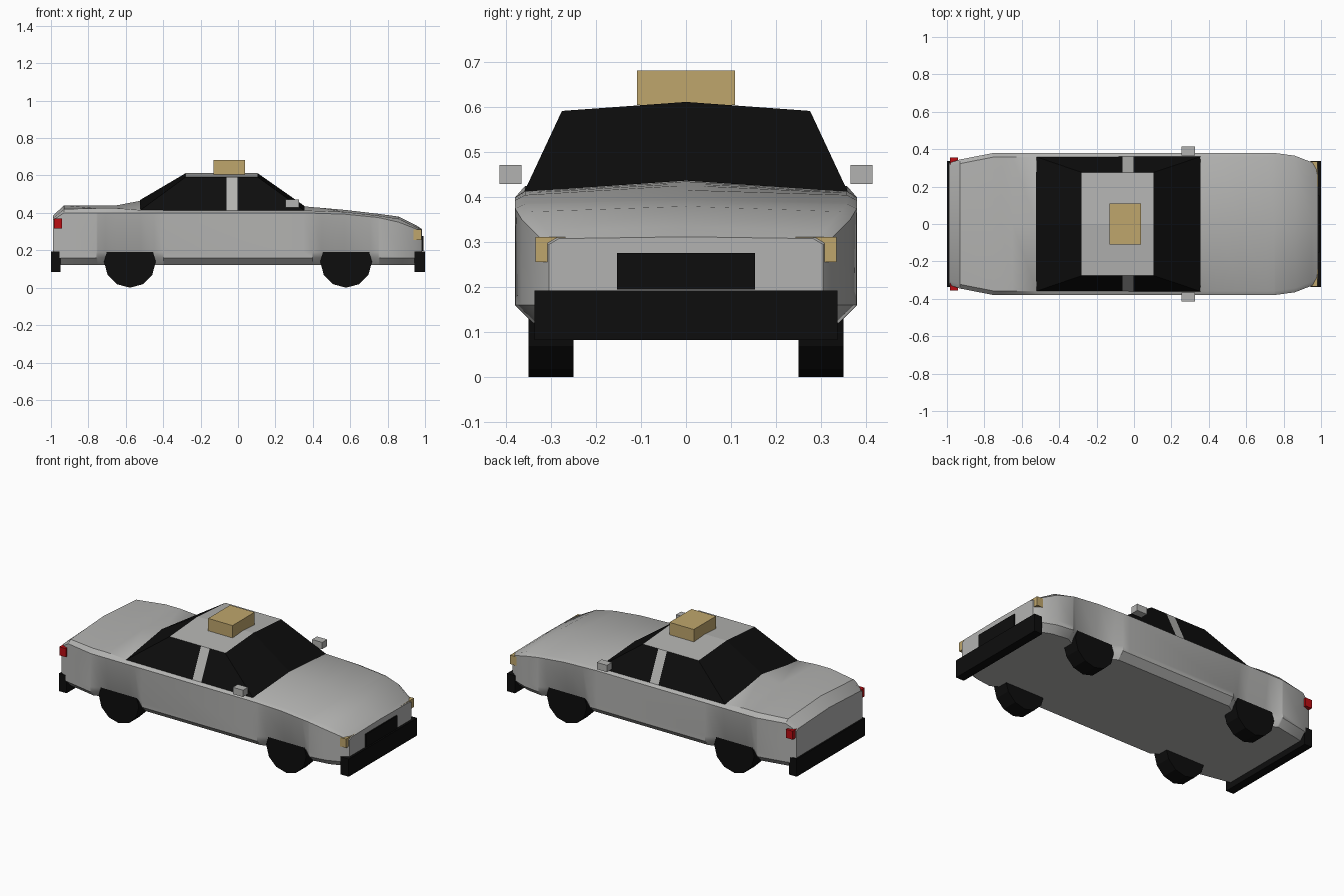
import bpy, bmesh, math
from mathutils import Vector

if "Cube" in bpy.data.objects:
    bpy.data.objects.remove(bpy.data.objects["Cube"])


def material(name, rgb):
    m = bpy.data.materials.new(name)
    m.diffuse_color = (*rgb, 1)
    m.use_nodes = True
    m.node_tree.nodes["Principled BSDF"].inputs["Base Color"].default_value = m.diffuse_color
    return m


PAINT = material("light grey paint", (0.45, 0.45, 0.44))
BLACK = material("black", (0.004, 0.004, 0.004))
AMBER = material("tan lamp", (0.52, 0.38, 0.15))
RED = material("red lamp", (0.5, 0.004, 0.006))


def add_object(name, bm, *mats):
    bmesh.ops.recalc_face_normals(bm, faces=bm.faces)
    me = bpy.data.meshes.new(name)
    bm.to_mesh(me)
    bm.free()
    ob = bpy.data.objects.new(name, me)
    bpy.context.collection.objects.link(ob)
    for m in mats:
        me.materials.append(m)
    return ob


def box(name, lo, hi, mat):
    bm = bmesh.new()
    bmesh.ops.create_cube(bm, size=1)
    for v in bm.verts:
        v.co = Vector([(a + b) / 2 + c * (b - a) for a, b, c in zip(lo, hi, v.co)])
    return add_object(name, bm, mat)


def box_pair(name, lo, hi, mat):
    box(name + "_left", lo, hi, mat)
    box(name + "_right", (lo[0], -hi[1], lo[2]), (hi[0], -lo[1], hi[2]), mat)


# Body stations: x, half width, shoulder z, deck edge z, deck centre z
STATIONS = [
    (-0.99, 0.325, 0.36, 0.37, 0.385), (-0.93, 0.345, 0.40, 0.42, 0.44),
    (-0.75, 0.38, 0.40, 0.425, 0.44), (-0.65, 0.38, 0.40, 0.425, 0.44),
    (-0.52, 0.38, 0.40, 0.415, 0.465), (0.35, 0.38, 0.40, 0.413, 0.435),
    (0.57, 0.38, 0.393, 0.405, 0.416), (0.75, 0.38, 0.375, 0.385, 0.395),
    (0.86, 0.365, 0.35, 0.368, 0.38), (0.95, 0.33, 0.315, 0.325, 0.335),
    (0.985, 0.305, 0.295, 0.308, 0.312)]
WHEEL_X = 0.578


def station(x):
    for a, b in zip(STATIONS, STATIONS[1:]):
        if a[0] <= x <= b[0]:
            t = (x - a[0]) / (b[0] - a[0])
            return [p + (q - p) * t for p, q in zip(a, b)]


def section(x):
    _, w, shoulder, edge, centre = station(x)
    # the lower side is drawn in around each wheel
    pinch = min(1, max(0, (0.18 - abs(abs(x) - WHEEL_X)) / 0.05))
    arch = w + (min(w, 0.350) - w) * pinch
    sill = w + (min(w, 0.335) - w) * pinch
    floor = w - 0.04 - 0.03 * pinch
    half = [(floor, 0.12), (sill, 0.16), (arch, 0.19),
            (w, shoulder), (w - 0.022, edge)]
    return ([(0, 0.12)] + half + [(0, centre)]
            + [(-y, z) for y, z in reversed(half)])


xs = {s[0] for s in STATIONS}
for sign in (-1, 1):
    xs |= {sign * WHEEL_X + d for d in (-0.18, -0.13, 0.13, 0.18)}
bm = bmesh.new()
rings = [[bm.verts.new((x, y, z)) for y, z in section(x)] for x in sorted(xs)]
for a, b in zip(rings, rings[1:]):
    for i in range(len(a)):
        j = (i + 1) % len(a)
        bm.faces.new((a[i], a[j], b[j], b[i]))
bm.faces.new(rings[0])
bm.faces.new(rings[-1])
body = add_object("body", bm, PAINT)
bpy.context.view_layer.objects.active = body
body.select_set(True)
bpy.ops.object.shade_smooth_by_angle(angle=math.radians(30))

# Cabin: dark glass all round, with painted roof and door pillars
bm = bmesh.new()
base = [(-0.525, -0.36, 0.412), (-0.525, 0, 0.468), (-0.525, 0.36, 0.412),
        (0.355, 0.36, 0.412), (0.355, 0, 0.437), (0.355, -0.36, 0.412)]
roof = [(-0.28, -0.276, 0.592), (-0.28, 0, 0.612), (-0.28, 0.276, 0.592),
        (0.105, 0.276, 0.592), (0.105, 0, 0.612), (0.105, -0.276, 0.592)]
lo = [bm.verts.new(p) for p in base]
hi = [bm.verts.new(p) for p in roof]
for i in range(6):
    j = (i + 1) % 6
    bm.faces.new((lo[i], lo[j], hi[j], hi[i]))
for ring in (lo, hi):
    bm.faces.new((ring[0], ring[1], ring[4], ring[5]))
    bm.faces.new((ring[1], ring[2], ring[3], ring[4]))
for x in (-0.062, -0.002):
    bmesh.ops.bisect_plane(bm, geom=bm.verts[:] + bm.edges[:] + bm.faces[:],
                           plane_co=(x, 0, 0), plane_no=(1, 0, 0))
bmesh.ops.recalc_face_normals(bm, faces=bm.faces)
for f in bm.faces:
    pillar = abs(f.normal.y) > 0.6 and -0.06 < f.calc_center_median().x < -0.004
    f.material_index = 0 if f.normal.z > 0.95 or pillar else 1
add_object("cabin", bm, PAINT, BLACK)

# Wheels: twelve-sided
for xn, x in (("rear", -WHEEL_X), ("front", WHEEL_X)):
    for yn, y in (("right", -0.3), ("left", 0.3)):
        bm = bmesh.new()
        bmesh.ops.create_cone(bm, cap_ends=True, segments=12,
                              radius1=0.138, radius2=0.138, depth=0.1)
        for v in bm.verts:
            v.co = Vector((x + v.co.x, y + v.co.z, 0.138 + v.co.y))
        add_object(f"{xn}_{yn}_wheel", bm, BLACK)

# Bumpers, grille, lamps, mirrors and roof sign
box("rear_bumper", (-1, -0.337, 0.083), (-0.948, 0.337, 0.193), BLACK)
box("front_bumper", (0.945, -0.337, 0.083), (1, 0.337, 0.193), BLACK)
box("grille", (0.95, -0.153, 0.195), (0.993, 0.153, 0.276), BLACK)
box_pair("headlamp", (0.93, 0.2, 0.256), (0.98, 0.335, 0.312), AMBER)
box_pair("tail_lamp", (-0.985, 0.305, 0.317), (-0.94, 0.355, 0.37), RED)
box_pair("mirror", (0.255, 0.366, 0.43), (0.325, 0.415, 0.472), PAINT)
box("roof_sign", (-0.13, -0.109, 0.605), (0.038, 0.109, 0.682), AMBER)
